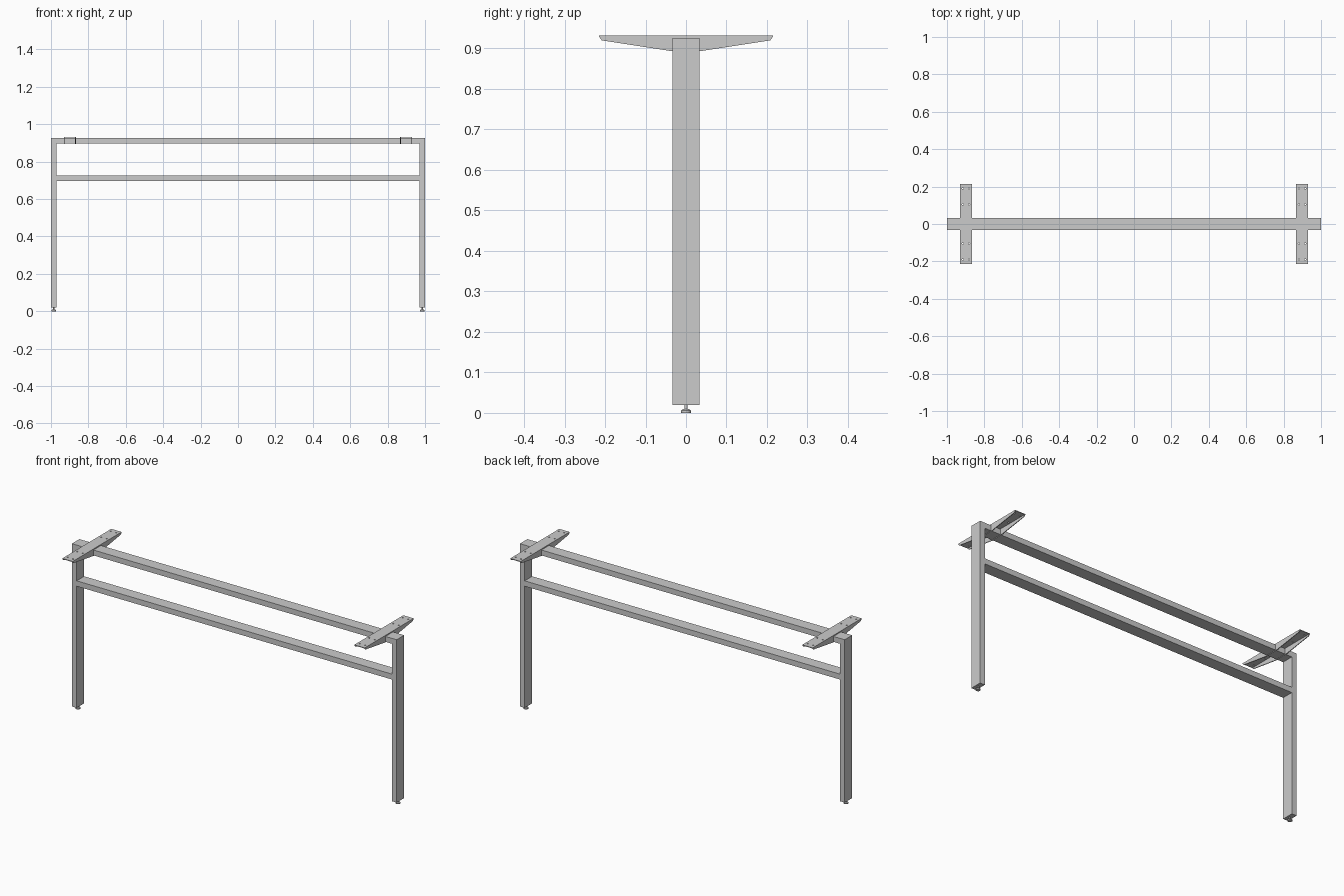
import bpy, bmesh

if "Cube" in bpy.data.objects:
    bpy.data.objects.remove(bpy.data.objects["Cube"])

LEG_W, HALF_D = 0.03, 0.033          # tube thickness, half tube depth
TOP, PLATE_Z = 0.926, 0.932          # top of frame, top of brackets
BRACKET_X, BRACKET_HW, SHEET = 0.899, 0.032, 0.004


def finish(name, bm):
    bmesh.ops.recalc_face_normals(bm, faces=bm.faces[:])
    mesh = bpy.data.meshes.new(name)
    bm.to_mesh(mesh)
    bm.free()
    ob = bpy.data.objects.new(name, mesh)
    bpy.context.collection.objects.link(ob)
    return ob


def prism(bm, points, vec):
    """Extrude a closed outline of 3D points along vec."""
    face = bm.faces.new([bm.verts.new(p) for p in points])
    out = bmesh.ops.extrude_face_region(bm, geom=[face], use_keep_orig=True)
    verts = [g for g in out["geom"] if isinstance(g, bmesh.types.BMVert)]
    bmesh.ops.translate(bm, verts=verts, vec=vec)


def tube(name, xz):
    """Rectangular tube running the full frame depth."""
    bm = bmesh.new()
    prism(bm, [(x, -HALF_D, z) for x, z in xz], (0, 2 * HALF_D, 0))
    return finish(name, bm)


def cylinder(bm, x, y, z0, z1, r1, r2, seg):
    out = bmesh.ops.create_cone(bm, cap_ends=True, segments=seg, radius1=r1,
                                radius2=r2, depth=z1 - z0)
    bmesh.ops.translate(bm, verts=out["verts"], vec=(x, y, (z0 + z1) / 2))


# Horizontal beams: the top one is mitred into the legs
inner = 1 - LEG_W
tube("top_beam", [(-1, TOP), (1, TOP), (inner, TOP - LEG_W), (-inner, TOP - LEG_W)])
tube("lower_beam", [(-inner, 0.727), (inner, 0.727), (inner, 0.697), (-inner, 0.697)])

for side, s in (("left", -1), ("right", 1)):
    # Leg
    tube(side + "_leg", [(s, 0.02), (s, TOP), (s * inner, TOP - LEG_W), (s * inner, 0.02)])

    # Levelling foot: pad, bevelled shoulder and stem
    bm = bmesh.new()
    fx = s * (1 - LEG_W / 2)
    cylinder(bm, fx, 0, 0.0, 0.006, 0.012, 0.012, 24)
    cylinder(bm, fx, 0, 0.006, 0.009, 0.012, 0.008, 24)
    cylinder(bm, fx, 0, 0.009, 0.022, 0.004, 0.004, 16)
    foot = finish(side + "_foot", bm)
    for p in foot.data.polygons:
        p.use_smooth = True
    bpy.context.view_layer.objects.active = foot
    foot.select_set(True)
    bpy.ops.object.shade_smooth_by_angle()
    foot.select_set(False)

    # Bracket top plate
    x0, x1 = s * BRACKET_X - BRACKET_HW, s * BRACKET_X + BRACKET_HW
    under = PLATE_Z - SHEET
    bm = bmesh.new()
    prism(bm, [(x0, -0.215, under), (x1, -0.215, under),
               (x1, 0.215, under), (x0, 0.215, under)], (0, 0, SHEET))
    plate = finish(side + "_bracket_plate", bm)

    # Screw holes through the plate
    bm = bmesh.new()
    for y in (-0.19, -0.105, 0.105, 0.19):
        for dx in (-0.017, 0.017):
            cylinder(bm, s * BRACKET_X + dx, y, 0.92, 0.94, 0.004, 0.004, 12)
    cutter = finish(side + "_screw_hole_cutter", bm)
    cutter.hide_render = True
    cutter.hide_set(True)
    cut = plate.modifiers.new("screw_holes", "BOOLEAN")
    cut.operation = "DIFFERENCE"
    cut.object = cutter

    # Tapered flanges down both edges, open underneath
    bm = bmesh.new()
    half = [(0.214, under), (0.208, 0.92), (HALF_D, 0.893)]
    outline = half + [(-y, z) for y, z in reversed(half)]
    for x in (x0, x1 - SHEET):
        prism(bm, [(x, y, z) for y, z in outline], (SHEET, 0, 0))
    finish(side + "_bracket_flanges", bm)
